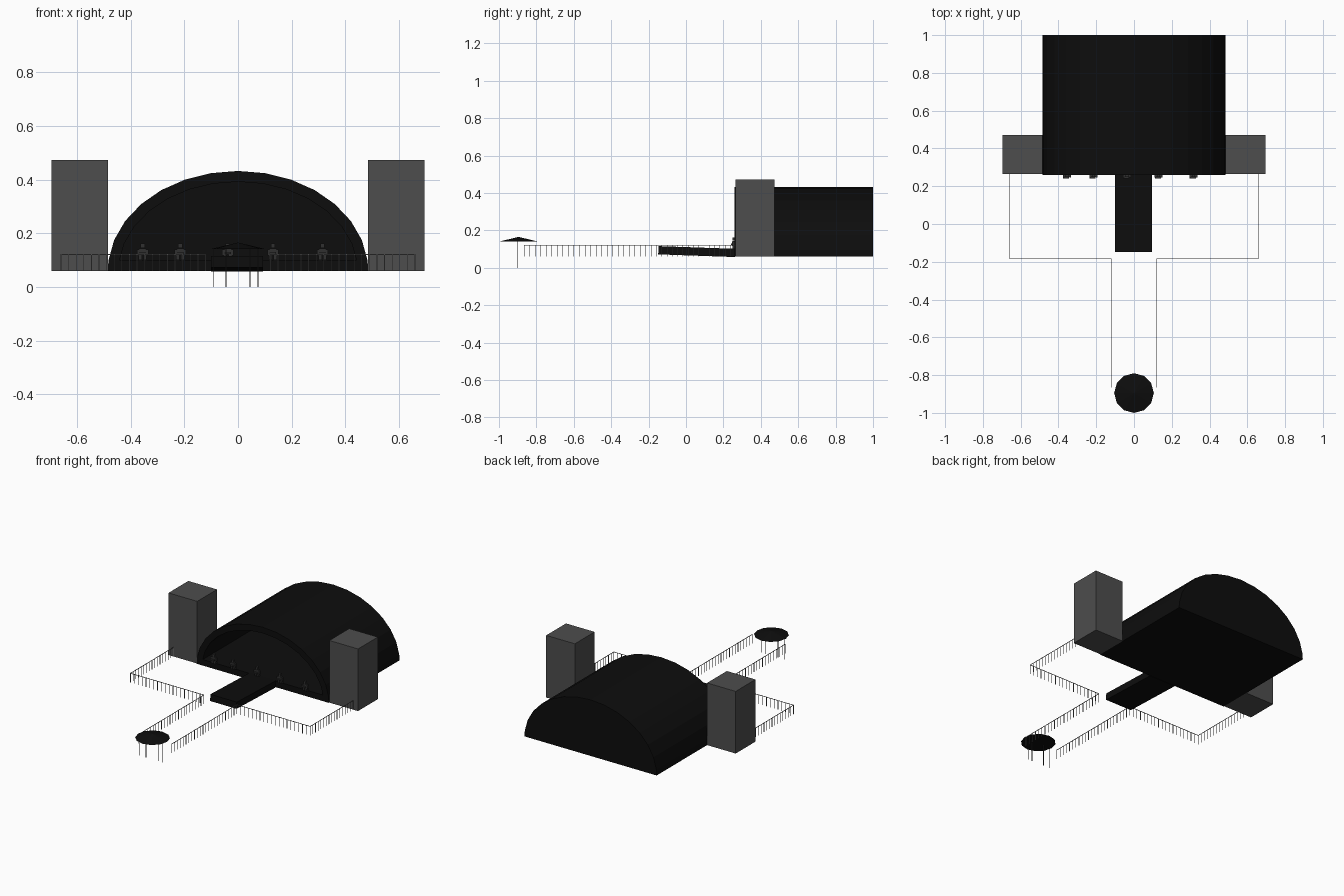
import bpy, bmesh, math
from mathutils import Vector, Matrix

if "Cube" in bpy.data.objects:
    bpy.data.objects.remove(bpy.data.objects["Cube"])


def material(name, value):
    m = bpy.data.materials.new(name)
    m.use_nodes = True
    color = (value, value, value, 1)
    m.diffuse_color = color
    m.node_tree.nodes["Principled BSDF"].inputs["Base Color"].default_value = color
    return m


BLACK = material("stage black", 0.004)
GREY = material("tower grey", 0.075)
CHARCOAL = material("performer charcoal", 0.03)
STEEL = material("fence steel", 0.2)


def finish(name, bm, mat):
    bmesh.ops.recalc_face_normals(bm, faces=bm.faces)
    mesh = bpy.data.meshes.new(name)
    bm.to_mesh(mesh)
    bm.free()
    mesh.materials.append(mat)
    obj = bpy.data.objects.new(name, mesh)
    bpy.context.collection.objects.link(obj)
    return obj


def add_box(bm, lo, hi):
    lo, hi = Vector(lo), Vector(hi)
    mat = Matrix.Translation((lo + hi) / 2) @ Matrix.Diagonal((hi - lo).to_4d())
    return bmesh.ops.create_cube(bm, size=1, matrix=mat)["verts"]


def box(name, lo, hi, mat):
    bm = bmesh.new()
    add_box(bm, lo, hi)
    return finish(name, bm, mat)


BASE, FRONT, BACK = 0.06, 0.26, 1.0


def arch(rx, rz):
    # Elliptical arch running from the right foot to the left foot
    pts = [(rx, BASE)]
    for i in range(15):
        a = math.radians(6 + 12 * i)
        pts.append((rx * math.cos(a), BASE + rz * math.sin(a)))
    return pts + [(-rx, BASE)]


def extrude_profile(name, pts, y0, y1, mat):
    bm = bmesh.new()
    face = bm.faces.new([bm.verts.new((x, y0, z)) for x, z in pts])
    out = bmesh.ops.extrude_face_region(bm, geom=[face])
    moved = [v for v in out["geom"] if isinstance(v, bmesh.types.BMVert)]
    bmesh.ops.translate(bm, verts=moved, vec=(0, y1 - y0, 0))
    return finish(name, bm, mat)


# Arched stage: open shell, closed back and raised floor
outer, inner = arch(0.485, 0.372), arch(0.445, 0.332)
extrude_profile("stage_roof", outer + inner[::-1], FRONT, BACK - 0.03, BLACK)
extrude_profile("stage_back_wall", outer, BACK - 0.03, BACK, BLACK)
box("stage_floor", (-0.46, FRONT, BASE), (0.46, BACK - 0.03, 0.1), BLACK)

# Sloping catwalk
bm = bmesh.new()
add_box(bm, (-0.097, -0.205, -0.022), (0.097, 0.205, 0.022))
catwalk = finish("catwalk", bm, BLACK)
catwalk.location = (-0.003, 0.057, 0.087)
catwalk.rotation_euler.x = -0.035

# Side towers
for side, x in (("right", -0.59), ("left", 0.59)):
    box(side + "_tower", (x - 0.105, 0.265, BASE), (x + 0.105, 0.472, 0.472), GREY)

# Canopy on four thin poles
bm = bmesh.new()
bmesh.ops.create_cone(bm, cap_ends=True, segments=12, radius1=0.105, radius2=0,
                      depth=0.025, matrix=Matrix.Translation((0, -0.895, 0.153)))
finish("canopy", bm, BLACK)
bm = bmesh.new()
for x in (-0.09, -0.045, 0.045, 0.075):
    add_box(bm, (x - 0.0015, -0.9015, 0), (x + 0.0015, -0.8985, 0.143))
finish("canopy_poles", bm, CHARCOAL)


# Crowd fences: a top rail with regular posts along each run
def fence(name, path, gap=0.029, r=0.0013):
    bm = bmesh.new()
    for a, b in zip(path, path[1:]):
        a, b = Vector(a), Vector(b)
        lo = (min(a.x, b.x) - r, min(a.y, b.y) - r, 0.119)
        hi = (max(a.x, b.x) + r, max(a.y, b.y) + r, 0.122)
        add_box(bm, lo, hi)
        count = round((b - a).length / gap)
        for i in range(count + 1):
            p = a.lerp(b, i / count)
            add_box(bm, (p.x - r, p.y - r, BASE), (p.x + r, p.y + r, 0.12))
    finish(name, bm, STEEL)


for side, s in (("right", -1), ("left", 1)):
    fence(side + "_fence", [(s * 0.659, 0.265), (s * 0.659, -0.185),
                            (s * 0.121, -0.185), (s * 0.121, -0.865)])


# Performers: legs, torso, arms, head and an instrument held in front
def performer(name, x, z):
    bm = bmesh.new()
    for s in (-1, 1):
        add_box(bm, (x + s * 0.009 - 0.006, 0.248, z), (x + s * 0.009 + 0.006, 0.264, z + 0.022))
        add_box(bm, (x + s * 0.017 - 0.004, 0.246, z + 0.018), (x + s * 0.017 + 0.004, 0.262, z + 0.04))
    add_box(bm, (x - 0.013, 0.248, z + 0.02), (x + 0.013, 0.264, z + 0.044))
    add_box(bm, (x - 0.008, 0.248, z + 0.045), (x + 0.008, 0.264, z + 0.062))
    add_box(bm, (x - 0.02, 0.241, z + 0.022), (x + 0.012, 0.248, z + 0.03))
    finish(name, bm, CHARCOAL)


for i, x in enumerate((-0.355, -0.215, -0.038, 0.13, 0.315)):
    performer("performer_%d" % (i + 1), x, 0.1)
